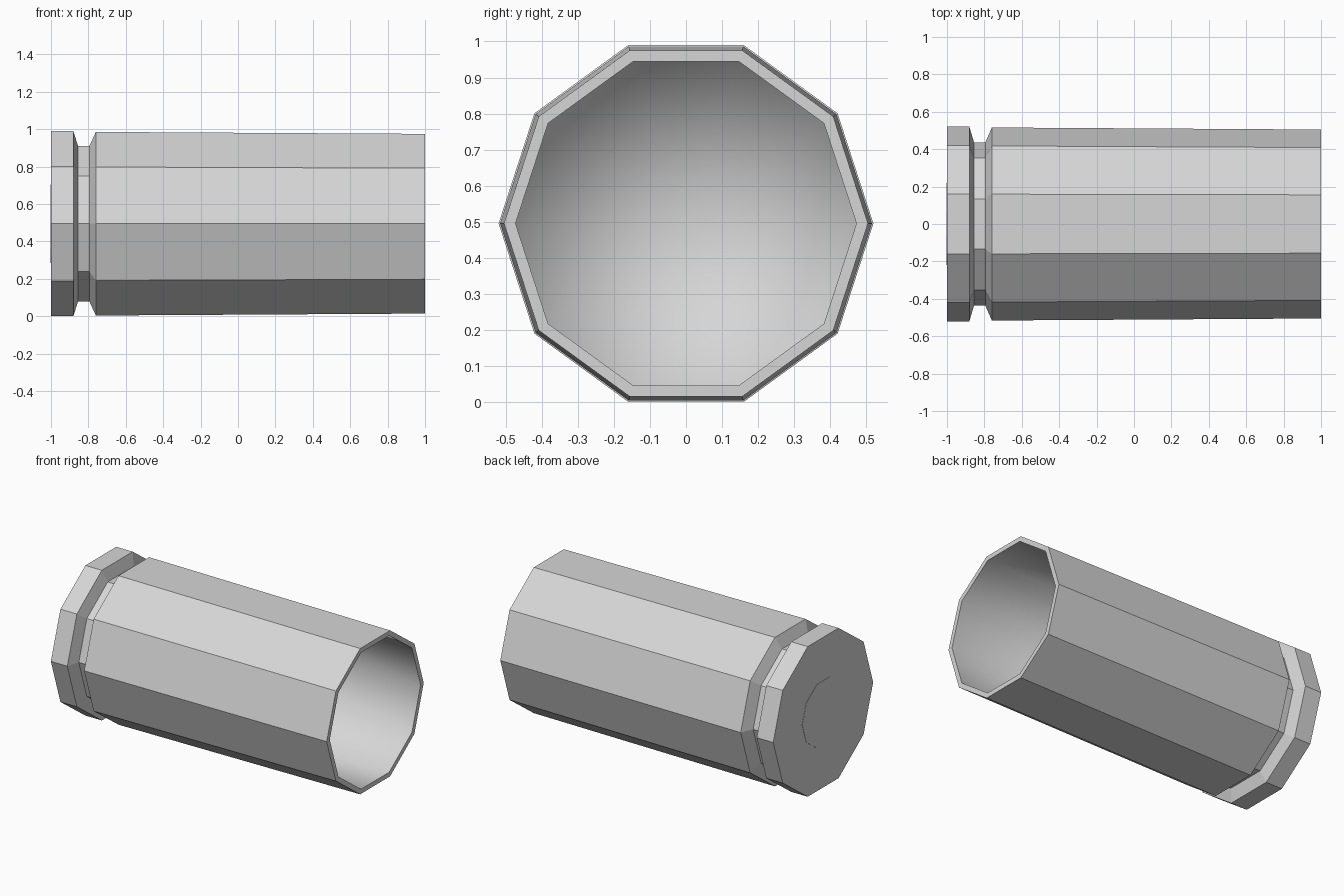
import bpy, bmesh, math

if "Cube" in bpy.data.objects:
    bpy.data.objects.remove(bpy.data.objects["Cube"], do_unlink=True)

SIDES = 10
AXIS_Z = 0.495

grey = bpy.data.materials.new("light_grey")
grey.use_nodes = True
grey.diffuse_color = (0.67, 0.67, 0.67, 1)
grey.node_tree.nodes["Principled BSDF"].inputs["Base Color"].default_value = grey.diffuse_color


def ring(bm, x, radius):
    """Ten-sided ring around the x axis."""
    steps = [2 * math.pi * i / SIDES for i in range(SIDES)]
    return [bm.verts.new((x, radius * math.cos(a), AXIS_Z + radius * math.sin(a)))
            for a in steps]


def lathe(name, profile, smooth_from=None):
    """Closed solid of revolution; bands from smooth_from onward are smooth."""
    bm = bmesh.new()
    rings = [ring(bm, x, r) for x, r in profile]
    smooth = []
    bm.faces.new(rings[0][::-1])
    for k, (a, b) in enumerate(zip(rings, rings[1:])):
        for i in range(SIDES):
            j = (i + 1) % SIDES
            face = bm.faces.new((a[i], a[j], b[j], b[i]))
            if smooth_from is not None and k >= smooth_from:
                smooth.append(face)
    end = bm.faces.new(rings[-1])
    if smooth_from is not None:
        # Floor of the cavity as an even fan
        smooth += bmesh.ops.poke(bm, faces=[end])["faces"]
    bmesh.ops.recalc_face_normals(bm, faces=bm.faces[:])
    for face in smooth:
        face.smooth = True
    for edge in bm.edges:
        edge.smooth = all(f.smooth for f in edge.link_faces)
    mesh = bpy.data.meshes.new(name)
    bm.to_mesh(mesh)
    bm.free()
    mesh.materials.append(grey)
    obj = bpy.data.objects.new(name, mesh)
    bpy.context.collection.objects.link(obj)
    return obj


# Hollow case: base rim, groove, tapered wall, mouth lip, cavity
lathe("case", [
    (-1.0, 0.52), (-0.88, 0.52),
    (-0.855, 0.436), (-0.795, 0.436),
    (-0.76, 0.516), (1.0, 0.505),
    (1.0, 0.473), (-0.72, 0.473),
], smooth_from=6)

# Flush cap in the middle of the base
lathe("base_cap", [(-1.002, 0.22), (-0.99, 0.22)])
